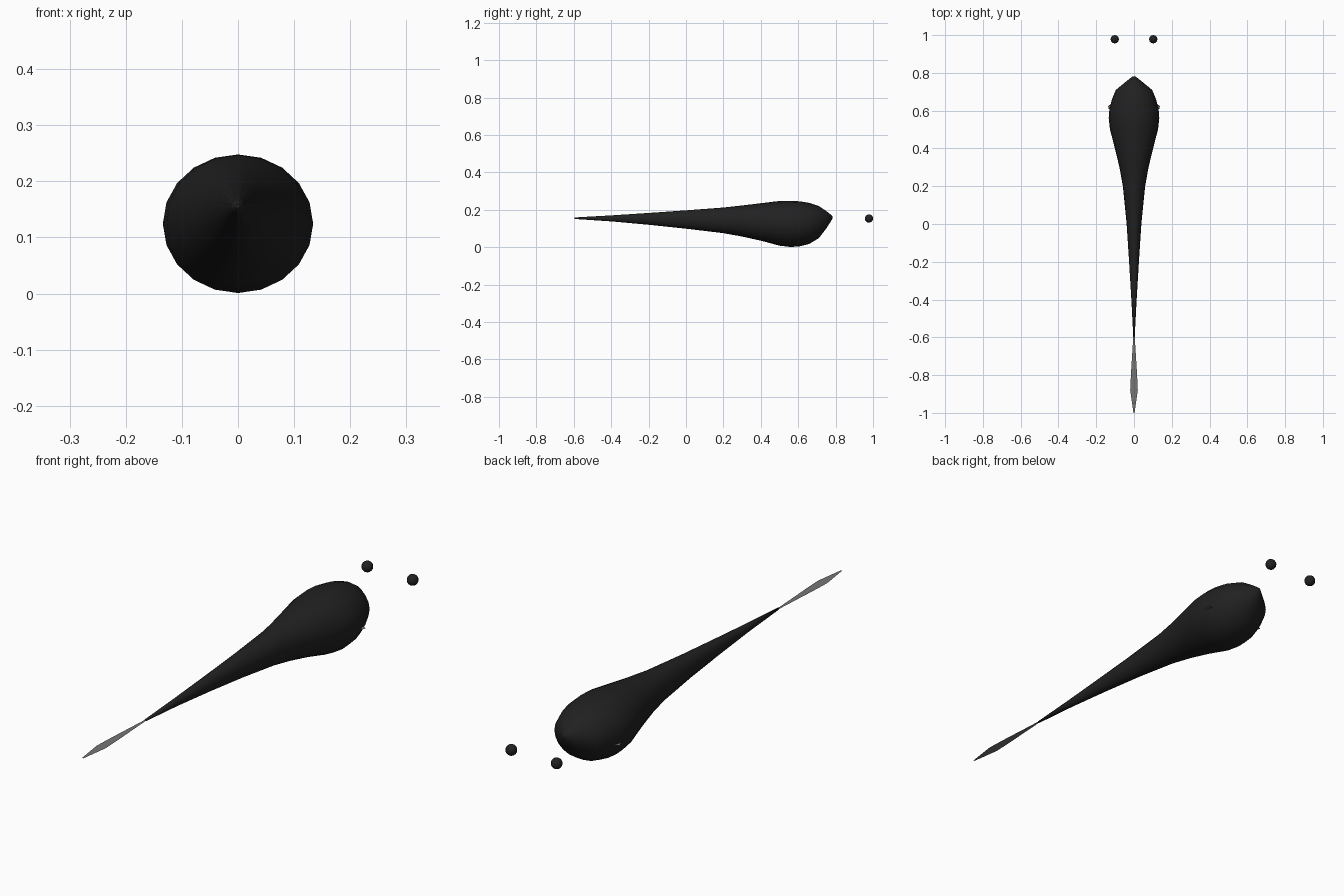
import bpy, bmesh
from math import sin, cos, pi

cube = bpy.data.objects.get("Cube")
if cube:
    bpy.data.objects.remove(cube, do_unlink=True)


def material(name, value):
    mat = bpy.data.materials.new(name)
    mat.use_nodes = True
    color = (value, value, value, 1)
    mat.diffuse_color = color
    mat.node_tree.nodes["Principled BSDF"].inputs["Base Color"].default_value = color
    return mat


skin = material("near black skin", 0.015)
fin_grey = material("grey fin", 0.18)


def finish(bm, name, mat, smooth=False):
    mesh = bpy.data.meshes.new(name)
    bm.to_mesh(mesh)
    bm.free()
    mesh.materials.append(mat)
    for face in mesh.polygons:
        face.use_smooth = smooth
    obj = bpy.data.objects.new(name, mesh)
    bpy.context.scene.collection.objects.link(obj)
    return obj


def flat_plate(name, outline, z):
    bm = bmesh.new()
    face = bm.faces.new([bm.verts.new((x, y, z)) for x, y in outline])
    face.normal_update()
    if face.normal.z < 0:
        face.normal_flip()
    return finish(bm, name, fin_grey)


# Body: oval rings lofted from tail to snout (y, half width, bottom, top)
sections = [
    (-0.595, 0.004, 0.151, 0.159),
    (-0.4, 0.014, 0.138, 0.170),
    (-0.2, 0.026, 0.120, 0.183),
    (0.0, 0.039, 0.099, 0.197),
    (0.2, 0.059, 0.075, 0.212),
    (0.3, 0.077, 0.057, 0.223),
    (0.4, 0.101, 0.035, 0.235),
    (0.5, 0.127, 0.008, 0.247),
    (0.56, 0.134, 0.001, 0.248),
    (0.61, 0.130, 0.005, 0.245),
    (0.66, 0.117, 0.018, 0.237),
    (0.71, 0.096, 0.048, 0.220),
    (0.75, 0.047, 0.100, 0.193),
    (0.782, 0.007, 0.150, 0.168),
]
SIDES = 20
bm = bmesh.new()
rings = []
for y, half, low, high in sections:
    mid, rise = (low + high) / 2, (high - low) / 2
    rings.append([bm.verts.new((half * sin(2 * pi * i / SIDES), y,
                                mid + rise * cos(2 * pi * i / SIDES)))
                  for i in range(SIDES)])
for a, b in zip(rings, rings[1:]):
    for i in range(SIDES):
        j = (i + 1) % SIDES
        bm.faces.new((a[i], a[j], b[j], b[i]))
bm.faces.new(rings[0])
bm.faces.new(rings[-1])
bmesh.ops.recalc_face_normals(bm, faces=bm.faces)
finish(bm, "body", skin, smooth=True)

# Tail fin: thin horizontal blade
edge = [(0.003, -0.58), (0.009, -0.68), (0.016, -0.79), (0.02, -0.88), (0.003, -1.0)]
flat_plate("tail_fin", edge + [(-x, y) for x, y in reversed(edge)], 0.155)

# Paired small side fins and eyes
for side, s in (("left", 1), ("right", -1)):
    flat_plate(side + "_side_fin",
               [(s * 0.11, 0.59), (s * 0.134, 0.61), (s * 0.138, 0.625), (s * 0.11, 0.64)], 0.1)
    bm = bmesh.new()
    bmesh.ops.create_uvsphere(bm, u_segments=16, v_segments=10, radius=0.022)
    bmesh.ops.translate(bm, verts=bm.verts, vec=(s * 0.102, 0.978, 0.153))
    finish(bm, side + "_eye", skin, smooth=True)
